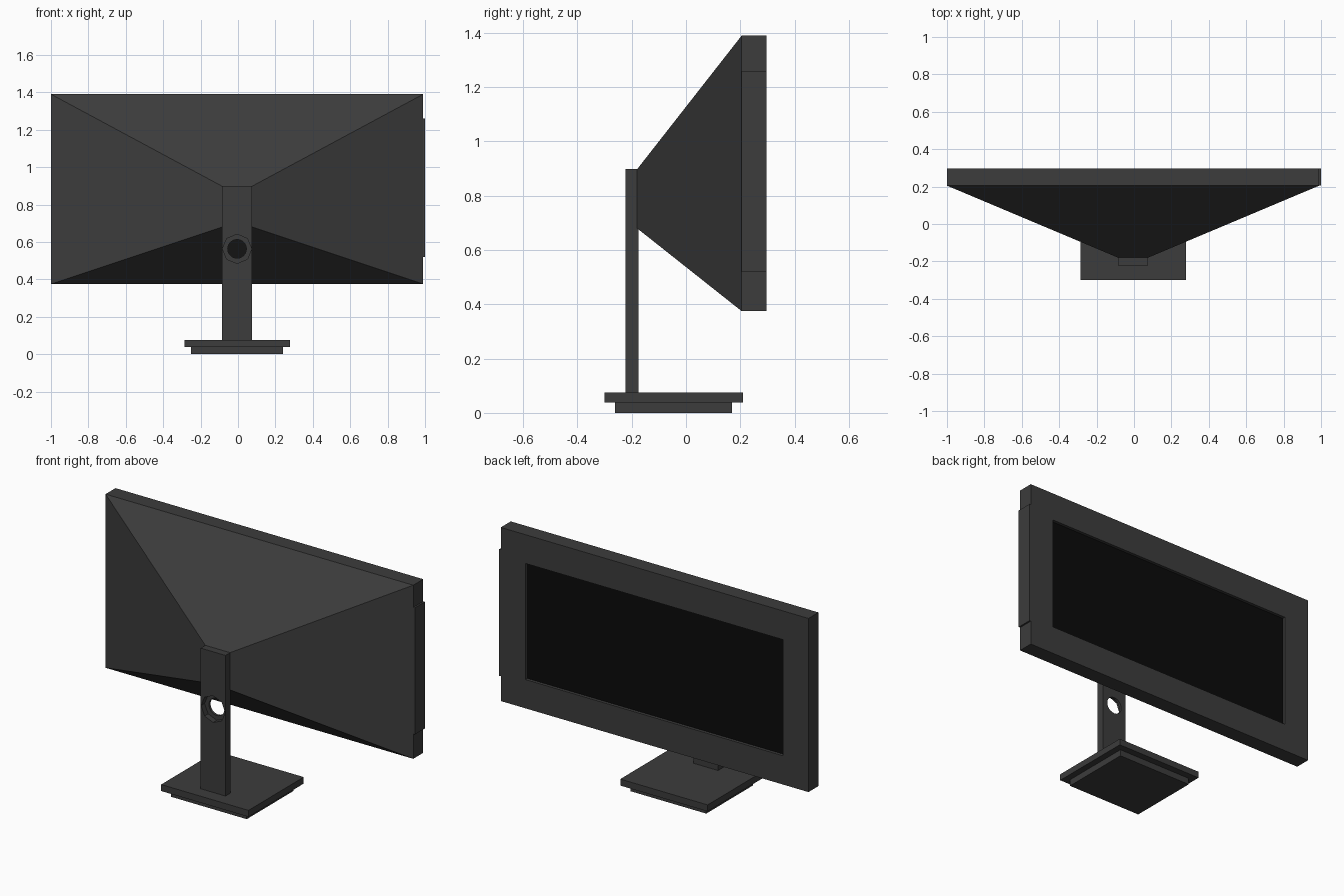
import bpy, bmesh, math
from mathutils import Matrix

if "Cube" in bpy.data.objects:
    bpy.data.objects.remove(bpy.data.objects["Cube"])


def material(name, value):
    m = bpy.data.materials.new(name)
    m.diffuse_color = (value, value, value, 1)
    m.use_nodes = True
    m.node_tree.nodes["Principled BSDF"].inputs["Base Color"].default_value = m.diffuse_color
    return m


PLASTIC = material("dark_plastic", 0.045)
GLASS = material("black_glass", 0.003)


def finish(name, bm, mat=PLASTIC):
    bmesh.ops.recalc_face_normals(bm, faces=bm.faces)
    me = bpy.data.meshes.new(name)
    bm.to_mesh(me)
    bm.free()
    me.materials.append(mat)
    ob = bpy.data.objects.new(name, me)
    bpy.context.collection.objects.link(ob)
    return ob


def rect(bm, y, x0, x1, z0, z1):
    return [bm.verts.new((x, y, z)) for x, z in ((x0, z0), (x1, z0), (x1, z1), (x0, z1))]


def loft(name, sections):
    """Skin a stack of rectangles (y, x0, x1, z0, z1) and cap both ends."""
    bm = bmesh.new()
    rings = [rect(bm, *s) for s in sections]
    for a, b in zip(rings, rings[1:]):
        for i in range(4):
            j = (i + 1) % 4
            bm.faces.new((a[i], a[j], b[j], b[i]))
    bm.faces.new(rings[0])
    bm.faces.new(rings[-1])
    return finish(name, bm)


def box(name, x0, x1, y0, y1, z0, z1):
    return loft(name, [(y0, x0, x1, z0, z1), (y1, x0, x1, z0, z1)])


def cut_hole(target, name, sides, radius, y0, y1, x, z):
    bm = bmesh.new()
    rot = Matrix.Translation((x, (y0 + y1) / 2, z)) @ Matrix.Rotation(math.pi / 2, 4, 'X')
    bmesh.ops.create_cone(bm, cap_ends=True, segments=sides, radius1=radius,
                          radius2=radius, depth=y1 - y0, matrix=rot)
    cutter = finish(name, bm)
    cutter.hide_render = True
    cutter.hide_set(True)
    mod = target.modifiers.new(name, 'BOOLEAN')
    mod.operation = 'DIFFERENCE'
    mod.solver = 'EXACT'
    mod.object = cutter


# Stepped foot
box("foot_pad", -0.25, 0.24, -0.262, 0.17, 0, 0.04)
box("foot_plate", -0.287, 0.278, -0.30, 0.21, 0.038, 0.076)

# Upright with cable hole and faceted countersink
neck = box("neck", -0.085, 0.075, -0.223, -0.175, 0.07, 0.898)
cut_hole(neck, "cable_hole_cutter", 24, 0.05, -0.3, -0.1, -0.005, 0.563)
cut_hole(neck, "hole_recess_cutter", 8, 0.078, -0.3, -0.19, -0.005, 0.563)

# Tapered housing, bezel and recessed screen opening
outer = (-1.0, 0.99, 0.375, 1.39)
inner = (-0.835, 0.83, 0.543, 1.222)
loft("housing", [(-0.18, -0.085, 0.075, 0.68, 0.898),
                 (0.205, *outer), (0.297, *outer),
                 (0.297, *inner), (0.278, *inner)])

# Black screen surface
bm = bmesh.new()
bm.faces.new(rect(bm, 0.2795, *inner)[::-1])
screen = finish("screen", bm, GLASS)

# Raised strip on the right edge
box("side_strip", 0.985, 1.0, 0.205, 0.297, 0.52, 1.26)
